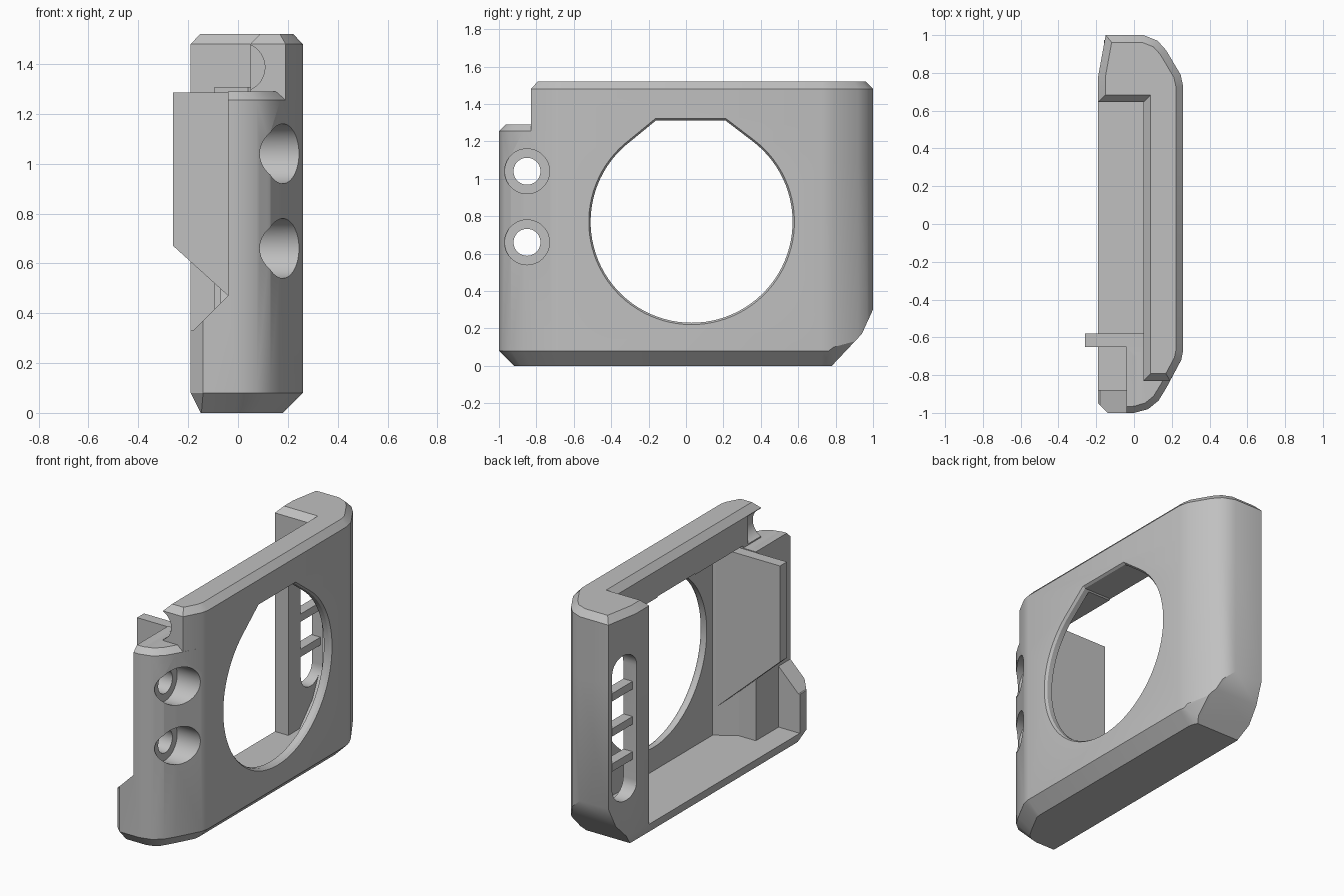
import bpy, bmesh, math
from mathutils import Vector

if "Cube" in bpy.data.objects:
    bpy.data.objects.remove(bpy.data.objects["Cube"])

grey = bpy.data.materials.new("plain grey")
grey.use_nodes = True
GREY = (0.53, 0.53, 0.53, 1)
grey.diffuse_color = GREY
grey.node_tree.nodes["Principled BSDF"].inputs["Base Color"].default_value = GREY


def inset(points, d):
    """Mitred offset of a closed profile, positive is inward."""
    pts = [Vector(p) for p in points]
    n = len(pts)
    area = sum(pts[i - 1].x * pts[i].y - pts[i].x * pts[i - 1].y for i in range(n))
    side = 1 if area > 0 else -1
    out = []
    for i, p in enumerate(pts):
        u = (p - pts[i - 1]).normalized()
        v = (pts[(i + 1) % n] - p).normalized()
        nu = Vector((-u.y, u.x)) * side
        nv = Vector((-v.y, v.x)) * side
        out.append(p + (nu + nv) * (d / (1 + nu.dot(nv))))
    return out


def loft(name, profile, axis, levels, shift=0.0):
    """Stack inset copies of a profile along an axis: levels are (position, inset)."""
    place = {"x": lambda a, b, t: (t, a, b),
             "y": lambda a, b, t: (a, t, b),
             "z": lambda a, b, t: (a, b, t)}[axis]
    bm = bmesh.new()
    loops = []
    for k, (t, d) in enumerate(levels):
        pts = inset(profile, d) if d else [Vector(p) for p in profile]
        if shift and k == 0:  # smaller bottom chamfer on the open side
            pts = [Vector((p.x - shift, p.y)) if p.x < -0.04 else p for p in pts]
        loops.append([bm.verts.new(place(p.x, p.y, t)) for p in pts])
    n = len(profile)
    for lo, hi in zip(loops, loops[1:]):
        for i in range(n):
            bm.faces.new((lo[i - 1], lo[i], hi[i], hi[i - 1]))
    bm.faces.new(loops[0])
    bm.faces.new(loops[-1])
    bmesh.ops.recalc_face_normals(bm, faces=bm.faces[:])
    mesh = bpy.data.meshes.new(name)
    bm.to_mesh(mesh)
    bm.free()
    obj = bpy.data.objects.new(name, mesh)
    bpy.context.collection.objects.link(obj)
    mesh.materials.append(grey)
    return obj


def box(name, x, y, z):
    return loft(name, [(x[0], y[0]), (x[1], y[0]), (x[1], y[1]), (x[0], y[1])],
                "z", [(z[0], 0), (z[1], 0)])


def arc(cx, cy, r, start, end, n):
    angles = [math.radians(start + (end - start) * i / n) for i in range(n + 1)]
    return [(cx + r * math.cos(a), cy + r * math.sin(a)) for a in angles]


def disc(cx, cy, r, n=48):
    return arc(cx, cy, r, 0, 360, n)[:-1]


def combine(target, tool, operation="DIFFERENCE"):
    """Apply a boolean and remove the tool."""
    mod = target.modifiers.new("cut", "BOOLEAN")
    mod.operation, mod.solver, mod.object = operation, "EXACT", tool
    bpy.context.view_layer.objects.active = target
    bpy.ops.object.modifier_apply(modifier=mod.name)
    bpy.data.objects.remove(tool)


# Outer shell: lower hull and the open L-shaped upper rim
back = [(0.26, 0.73), (0.247, 0.79), (0.17, 0.92), (0.125, 0.97), (0.05, 1.0),
        (-0.15, 1.0), (-0.19, 0.78)]
front = [(-0.19, -0.95), (-0.14, -1.0), (0.0, -1.0), (0.075, -0.98),
         (0.13, -0.935), (0.17, -0.87), (0.25, -0.72), (0.26, -0.67)]
case = loft("case", back + front, "z",
            [(0, 0.08), (0.08, 0), (1.255, 0), (1.29, 0.035)], shift=0.04)
rim = loft("rim", back + [(-0.19, 0.645), (0.05, 0.645), (0.05, -0.83),
                          (0.191, -0.83), (0.25, -0.72), (0.26, -0.67)],
           "z", [(1.1, 0), (1.48, 0), (1.52, 0.038)])
combine(case, rim, "UNION")


# Bevelled lower back corner, widening toward the outer face, repeated in the hollow
def corner_wedge(dy, dz):
    pts = [(0.59, -0.2), (0.78, 0), (0.94, 0.17), (1.05, 0.41), (1.3, 0.41), (1.3, -0.2)]
    return loft("wedge", [(y + dy, z + dz) for y, z in pts], "x",
                [(-1, 0), (0.18, 0), (0.3, -0.11)])


combine(case, corner_wedge(0, 0))
hollow = loft("hollow", [(-0.095, 0.6), (-0.095, 0.95), (0.04, 0.95), (0.12, 0.89),
                         (0.21, 0.74), (0.21, -0.57), (0.08, -0.65), (-0.095, -0.65)],
              "z", [(0.08, 0), (1.305, 0)])
combine(hollow, corner_wedge(-0.05, 0.05))
combine(case, hollow)

# Open side, front pocket and stepped front wall
combine(case, box("opening", (-1, 0.05), (-0.65, 0.645), (0.08, 2)))
combine(case, box("pocket", (-1, -0.04), (-0.88, -0.6), (0.08, 2)))
combine(case, loft("wall_step", [(-0.04, 2), (-0.04, 0.47), (-0.18, 0.33),
                                 (-1, 0.33), (-1, 2)], "y", [(-1.1, 0), (-0.6, 0)]))

# Large round window with a flattened top
window = [(0.21, 1.312), (-0.16, 1.312)] + arc(0.03, 0.77, 0.54, 127, 413, 72)
combine(case, loft("window", window, "x", [(0, 0), (0.245, 0), (0.275, -0.02)]))

# Counterbored screw holes
for z in (0.66, 1.04):
    combine(case, loft("bore", disc(-0.85, z, 0.12), "x", [(0.08, 0), (1, 0)]))
    combine(case, loft("hole", disc(-0.85, z, 0.072), "x", [(-1, 0), (0.5, 0)]))

# Cable notch in the rim end
combine(case, loft("notch", disc(0.01, 1.387, 0.098), "y", [(-1, 0), (-0.7, 0)]))

# Long rounded slot in the back flange
slot = arc(0.87, 1.145, 0.1, 0, 180, 16) + arc(0.87, 0.41, 0.1, 180, 360, 16)
combine(case, loft("slot", slot, "x", [(-1, 0), (-0.07, 0)]))

# Cross ribs in the slot
ribs = [box("slot_rib", (-0.16, -0.095), (0.765, 0.975), (z - 0.025, z + 0.025))
        for z in (0.56, 0.785, 1.01)]

# Inner divider panel with a slanted lower edge
panel = loft("divider_panel", [(-0.26, 1.285), (-0.26, 0.67), (0.22, 0.235), (0.22, 1.285)],
             "y", [(-0.65, 0), (-0.58, 0)])

# Soft shading on the rounded parts
for obj in [case, panel] + ribs:
    bpy.ops.object.select_all(action="DESELECT")
    obj.select_set(True)
    bpy.context.view_layer.objects.active = obj
    bpy.ops.object.shade_smooth_by_angle(angle=math.radians(30))
